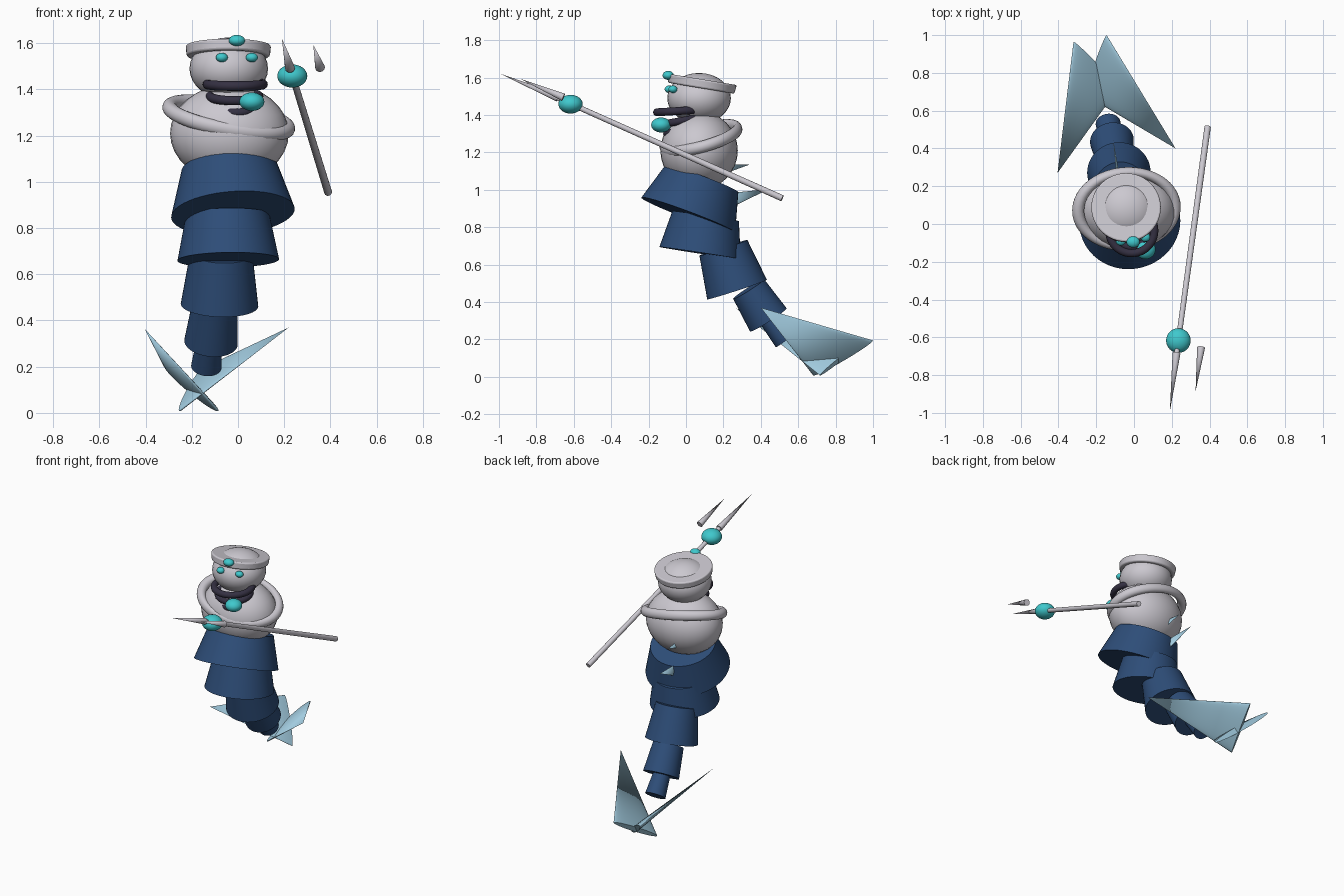
import bpy, bmesh, math
from mathutils import Vector, Matrix

if "Cube" in bpy.data.objects:
    bpy.data.objects.remove(bpy.data.objects["Cube"], do_unlink=True)


def material(name, rgb):
    m = bpy.data.materials.new(name)
    m.use_nodes = True
    m.diffuse_color = (*rgb, 1)
    m.node_tree.nodes["Principled BSDF"].inputs["Base Color"].default_value = (*rgb, 1)
    return m


GREY = material("pale grey", (0.60, 0.58, 0.63))
NAVY = material("navy blue", (0.027, 0.075, 0.19))
TEAL = material("teal", (0.05, 0.58, 0.61))
DARK = material("dark plum", (0.035, 0.03, 0.055))
SKY = material("light blue", (0.36, 0.60, 0.74))


def finish(name, mat):
    ob = bpy.context.object
    ob.name = ob.data.name = name
    ob.data.materials.append(mat)
    bpy.ops.object.shade_smooth_by_angle(angle=math.radians(40))
    return ob


def up_to(normal):
    """Rotation that turns +z to the given direction."""
    return Vector((0, 0, 1)).rotation_difference(Vector(normal)).to_matrix().to_4x4()


def ball(name, mat, centre, radii):
    bpy.ops.mesh.primitive_uv_sphere_add(segments=32, ring_count=16)
    ob = finish(name, mat)
    ob.matrix_world = Matrix.LocRotScale(Vector(centre), None, Vector(radii))


def ring(name, mat, centre, normal, major, tube, squash=1.0):
    bpy.ops.mesh.primitive_torus_add(major_segments=48, minor_segments=16,
                                     major_radius=major, minor_radius=tube)
    ob = finish(name, mat)
    ob.matrix_world = (Matrix.Translation(centre) @ up_to(normal)
                       @ Matrix.Diagonal((1, squash, 1, 1)))


def frustum(name, mat, start, end, r_start, r_end, sides=32):
    a, b = Vector(start), Vector(end)
    bpy.ops.mesh.primitive_cone_add(vertices=sides, radius1=r_start, radius2=r_end,
                                    depth=(b - a).length)
    ob = finish(name, mat)
    ob.matrix_world = Matrix.Translation((a + b) / 2) @ up_to(b - a)
    return ob


def blade(name, apex, corner_a, corner_b, half_thick):
    """Flattened cone whose outline is the triangle apex, corner_a, corner_b."""
    apex, a, b = Vector(apex), Vector(corner_a), Vector(corner_b)
    mid = (a + b) / 2
    side, axis = (a - b) / 2, apex - mid
    thick = side.cross(axis).normalized() * half_thick
    bpy.ops.mesh.primitive_cone_add(vertices=32, radius1=1, radius2=0, depth=1)
    ob = finish(name, SKY)
    # bake the skewed frame into the mesh
    frame = Matrix((side, thick, axis)).transposed().to_4x4()
    frame.translation = (mid + apex) / 2
    ob.data.transform(frame)
    bm = bmesh.new()
    bm.from_mesh(ob.data)
    bmesh.ops.recalc_face_normals(bm, faces=bm.faces)
    bm.to_mesh(ob.data)
    bm.free()


# Head, face and hat
ball("head", GREY, (-0.04, 0.07, 1.49), (0.17, 0.17, 0.135))
hat_centre, hat_axis = Vector((-0.042, 0.085, 1.567)), Vector((0, 0.165, 1)).normalized()
hat = frustum("hat", GREY, hat_centre - hat_axis * 0.024, hat_centre + hat_axis * 0.024,
              0.18, 0.185, 48)
bevel = hat.modifiers.new("soft rim", "BEVEL")
bevel.width, bevel.segments = 0.009, 3
ball("hat_jewel", TEAL, (-0.005, -0.095, 1.612), (0.035, 0.03, 0.024))
ball("right_eye", TEAL, (-0.07, -0.09, 1.538), (0.026, 0.024, 0.02))
ball("left_eye", TEAL, (0.06, -0.07, 1.538), (0.026, 0.024, 0.02))

# Neck rings and pendant
ring("neck_ring_top", DARK, (-0.012, -0.035, 1.422), (0, -0.06, 1), 0.12, 0.021)
ring("neck_ring_middle", DARK, (-0.015, -0.018, 1.37), (0, -0.18, 1), 0.105, 0.02)
ring("neck_ring_lower", DARK, (-0.003, -0.038, 1.325), (0, -0.4, 1), 0.07, 0.019)
ball("pendant", TEAL, (0.06, -0.133, 1.347), (0.054, 0.053, 0.04))

# Torso with its slanted sash
ball("torso", GREY, (-0.037, 0.07, 1.21), (0.257, 0.207, 0.21))
ring("sash", GREY, (-0.04, 0.08, 1.277), (0.19, -0.27, 1), 0.26, 0.032, 0.78)

# Tail segments: bottom centre, top centre, bottom radius, top radius
segments = [
    ((-0.022, 0.012, 0.865), (-0.037, 0.085, 1.06), 0.268, 0.208),
    ((-0.042, 0.075, 0.662), (-0.045, 0.105, 0.86), 0.220, 0.180),
    ((-0.080, 0.273, 0.467), (-0.072, 0.200, 0.69), 0.168, 0.135),
    ((-0.117, 0.440, 0.305), (-0.100, 0.335, 0.47), 0.116, 0.098),
    ((-0.137, 0.532, 0.200), (-0.125, 0.445, 0.31), 0.066, 0.055),
]
for i, (low, high, r_low, r_high) in enumerate(segments, 1):
    frustum(f"tail_segment_{i}", NAVY, low, high, r_low, r_high, 48)

# Tail flukes and small back spines
blade("right_fluke", (-0.405, 0.27, 0.365), (-0.32, 0.965, 0.205), (-0.085, 0.715, 0.008), 0.02)
blade("left_fluke", (0.22, 0.4, 0.37), (-0.145, 1.0, 0.195), (-0.255, 0.68, 0.008), 0.02)
blade("lower_back_spine", (-0.11, 0.445, 1.005), (-0.08, 0.21, 0.98), (-0.08, 0.23, 0.90), 0.01)
blade("upper_back_spine", (-0.1, 0.34, 1.135), (-0.08, 0.15, 1.14), (-0.08, 0.16, 1.07), 0.01)

# Spear with two prongs
frustum("spear_shaft", GREY, (0.39, 0.515, 0.955), (0.225, -0.69, 1.493), 0.017, 0.014, 24)
ball("spear_orb", TEAL, (0.235, -0.617, 1.458), (0.065, 0.065, 0.05))
frustum("inner_prong", GREY, (0.225, -0.685, 1.492), (0.19, -0.99, 1.62), 0.021, 0, 24)
frustum("outer_prong", GREY, (0.355, -0.655, 1.495), (0.326, -0.885, 1.593), 0.021, 0, 24)
